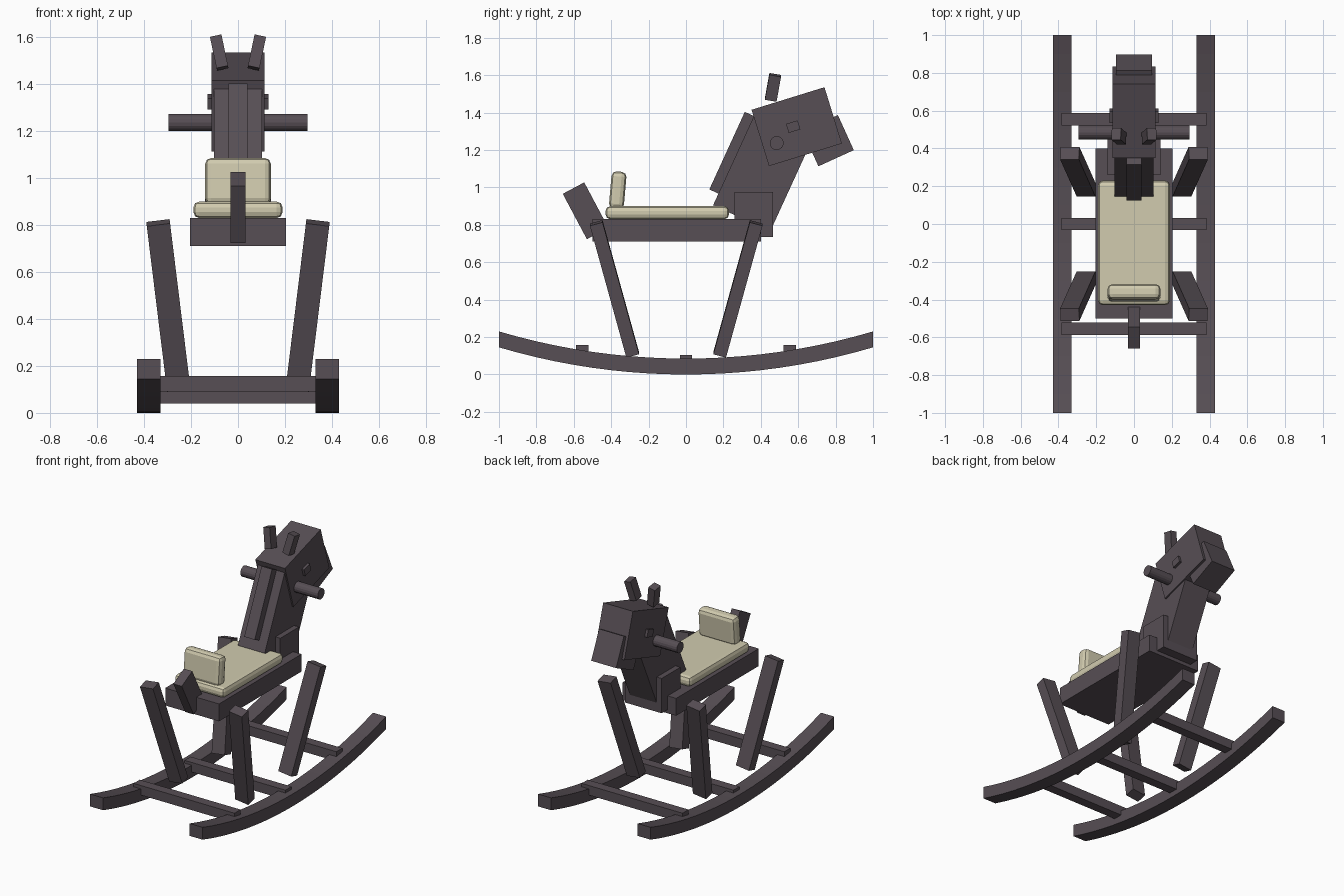
import bpy, bmesh, math
from mathutils import Vector

if "Cube" in bpy.data.objects:
    bpy.data.objects.remove(bpy.data.objects["Cube"])


def material(name, rgb):
    m = bpy.data.materials.new(name)
    m.diffuse_color = (*rgb, 1)
    m.use_nodes = True
    m.node_tree.nodes["Principled BSDF"].inputs["Base Color"].default_value = m.diffuse_color
    return m


WOOD = material("dark_wood", (0.095, 0.077, 0.09))
CREAM = material("cream_padding", (0.64, 0.60, 0.43))


def finish(name, bm, mat):
    bmesh.ops.recalc_face_normals(bm, faces=bm.faces)
    me = bpy.data.meshes.new(name)
    bm.to_mesh(me)
    bm.free()
    me.materials.append(mat)
    ob = bpy.data.objects.new(name, me)
    bpy.context.collection.objects.link(ob)
    return ob


def box(name, centre, size, pitch=0, lean=0, mat=WOOD, bevel=0):
    """Box pitched about x, then leaned sideways about y (degrees)."""
    bm = bmesh.new()
    bmesh.ops.create_cube(bm, size=1)
    bmesh.ops.scale(bm, vec=Vector(size), verts=bm.verts)
    if bevel:
        bmesh.ops.bevel(bm, geom=bm.edges[:], offset=bevel, segments=2,
                        profile=0.5, affect='EDGES')
    ob = finish(name, bm, mat)
    ob.location = centre
    ob.rotation_euler = (math.radians(pitch), math.radians(lean), 0)
    return ob


def rocker(name, x):
    """Curved runner with upright ends."""
    bm = bmesh.new()
    steps, radius, rings = 20, 3.52, []
    for i in range(steps + 1):
        y = -1 + 2 * i / steps
        z = radius - math.sqrt(radius ** 2 - y * y)
        rings.append([bm.verts.new((x + dx, y, z + dz)) for dx, dz in
                      ((-0.05, 0), (0.05, 0), (0.05, 0.085), (-0.05, 0.085))])
    for a, b in zip(rings, rings[1:]):
        for k in range(4):
            n = (k + 1) % 4
            bm.faces.new((a[k], a[n], b[n], b[k]))
    bm.faces.new(rings[0])
    bm.faces.new(rings[-1])
    finish(name, bm, WOOD)


def leg(name, bottom, top):
    b, t = Vector(bottom), Vector(top)
    d = t - b
    pitch = -math.degrees(math.asin(d.y / d.length))
    lean = math.degrees(math.atan2(d.x, d.z))
    box(name, (b + t) / 2, (0.1, 0.07, d.length), pitch, lean)


# Rockers, legs, ears and eyes on both sides
for side, s in (("left", -1), ("right", 1)):
    rocker(f"{side}_rocker", s * 0.38)
    leg(f"{side}_front_leg", (s * 0.253, 0.18, 0.105), (s * 0.34, 0.375, 0.81))
    leg(f"{side}_back_leg", (s * 0.253, -0.285, 0.105), (s * 0.34, -0.48, 0.81))
    box(f"{side}_ear", (s * 0.08, 0.465, 1.535), (0.05, 0.063, 0.138), -10, s * 12)
    box(f"{side}_eye", (s * 0.11, 0.573, 1.325), (0.04, 0.065, 0.05), 17)

# Crossbars between the rockers
for name, y, z in (("back", -0.555, 0.125), ("middle", 0, 0.072), ("front", 0.555, 0.125)):
    box(f"{name}_crossbar", (0, y, z), (0.77, 0.066, 0.066))

# Body and tail
box("body", (0, -0.05, 0.77), (0.41, 0.9, 0.12))
box("tail", (0, -0.537, 0.875), (0.064, 0.13, 0.275), 28)

# Padded seat and backrest
box("seat_cushion", (0, -0.1, 0.865), (0.38, 0.66, 0.07), mat=CREAM, bevel=0.025)
box("backrest_cushion", (0, -0.365, 0.985), (0.28, 0.08, 0.2), -5, mat=CREAM, bevel=0.026)

# Chest, neck, mane, head and muzzle
box("chest", (0, 0.363, 0.855), (0.28, 0.205, 0.24))
box("neck", (0, 0.408, 1.076), (0.205, 0.336, 0.53), -24.6)
box("mane", (0, 0.256, 1.18), (0.08, 0.08, 0.456), -24.6)
box("head", (0, 0.592, 1.325), (0.226, 0.408, 0.315), 17.2)
box("muzzle", (0, 0.76, 1.25), (0.19, 0.208, 0.206), 24.5)

# Handlebar through the head
bm = bmesh.new()
bmesh.ops.create_cone(bm, cap_ends=True, segments=16, radius1=0.037,
                      radius2=0.037, depth=0.59)
bar = finish("handlebar", bm, WOOD)
bar.location = (0, 0.485, 1.237)
bar.rotation_euler = (0, math.pi / 2, 0)
